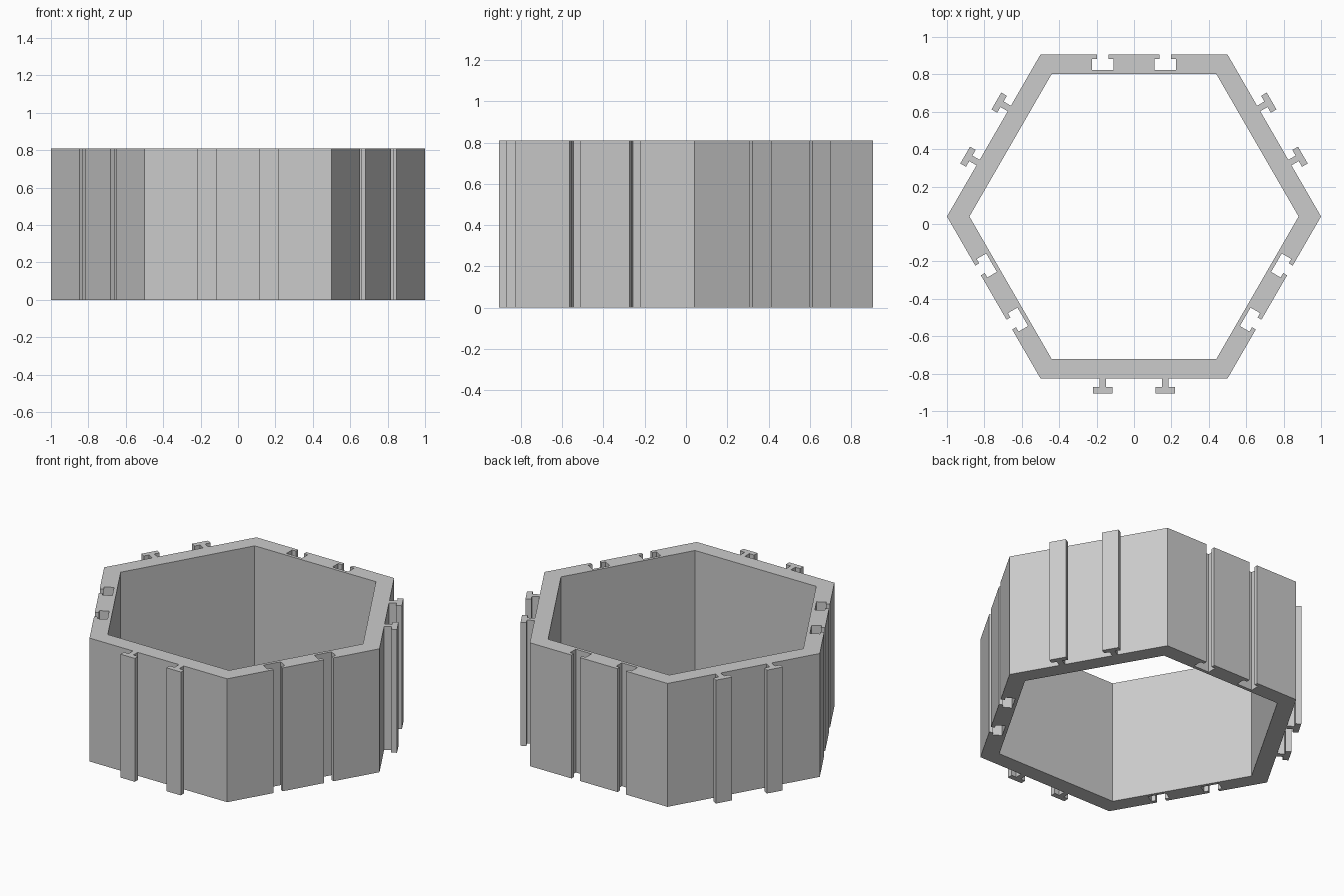
import bpy
import bmesh
from math import sin, cos, radians, sqrt
from mathutils import Vector

cube = bpy.data.objects.get("Cube")
if cube:
    bpy.data.objects.remove(cube, do_unlink=True)

HEIGHT = 0.81
CENTRE = Vector((0, 0.04, 0))
OUTER, INNER = 1.0, 0.88           # corner radii of the wall
OFFSET = 0.167                     # rails and slots from the middle of a side

# T-shaped sections: neck half width, head half width, neck end, head end
RAIL = (0.017, 0.052, 0.045, 0.08)
SLOT = (0.030, 0.057, -0.024, -0.083)


def tee(centre, neck, head, near, far):
    """Outline of one T section, as (along the side, outward) pairs."""
    half = [(neck, 0), (neck, near), (head, near), (head, far)]
    return ([(centre - s, d) for s, d in half]
            + [(centre + s, d) for s, d in reversed(half)])


def side_points(index):
    """One hexagon side: its first corner and two T sections."""
    angle = radians(30 + 60 * index)
    normal = Vector((cos(angle), sin(angle), 0))
    along = Vector((-sin(angle), cos(angle), 0))
    section = SLOT if index % 2 else RAIL
    outline = [(-OUTER / 2, 0)] + tee(-OFFSET, *section) + tee(OFFSET, *section)
    apothem = OUTER * sqrt(3) / 2
    return [CENTRE + along * s + normal * (apothem + d) for s, d in outline]


def add_loop(bm, points):
    verts = [bm.verts.new(p) for p in points]
    return [bm.edges.new((v, verts[i - 1])) for i, v in enumerate(verts)]


# Flat section of the wall: outer outline with rails and slots, inner hexagon
bm = bmesh.new()
outer = [p for i in range(6) for p in side_points(i)]
inner = [CENTRE + INNER * Vector((cos(radians(60 * i)), sin(radians(60 * i)), 0))
         for i in range(6)]
edges = add_loop(bm, outer) + add_loop(bm, inner)
bmesh.ops.triangle_fill(bm, use_beauty=True, edges=edges, normal=(0, 0, 1))

# Raise the section to full height
raised = bmesh.ops.extrude_face_region(bm, geom=bm.faces[:], use_keep_orig=True)
top = [g for g in raised["geom"] if isinstance(g, bmesh.types.BMVert)]
bmesh.ops.translate(bm, verts=top, vec=(0, 0, HEIGHT))
bmesh.ops.recalc_face_normals(bm, faces=bm.faces[:])

mesh = bpy.data.meshes.new("hexagonal_wall")
bm.to_mesh(mesh)
bm.free()
wall = bpy.data.objects.new("hexagonal_wall", mesh)
bpy.context.collection.objects.link(wall)

# Plain grey
grey = bpy.data.materials.new("light_grey")
grey.use_nodes = True
colour = (0.6, 0.6, 0.6, 1)
grey.diffuse_color = colour
grey.node_tree.nodes["Principled BSDF"].inputs["Base Color"].default_value = colour
mesh.materials.append(grey)
